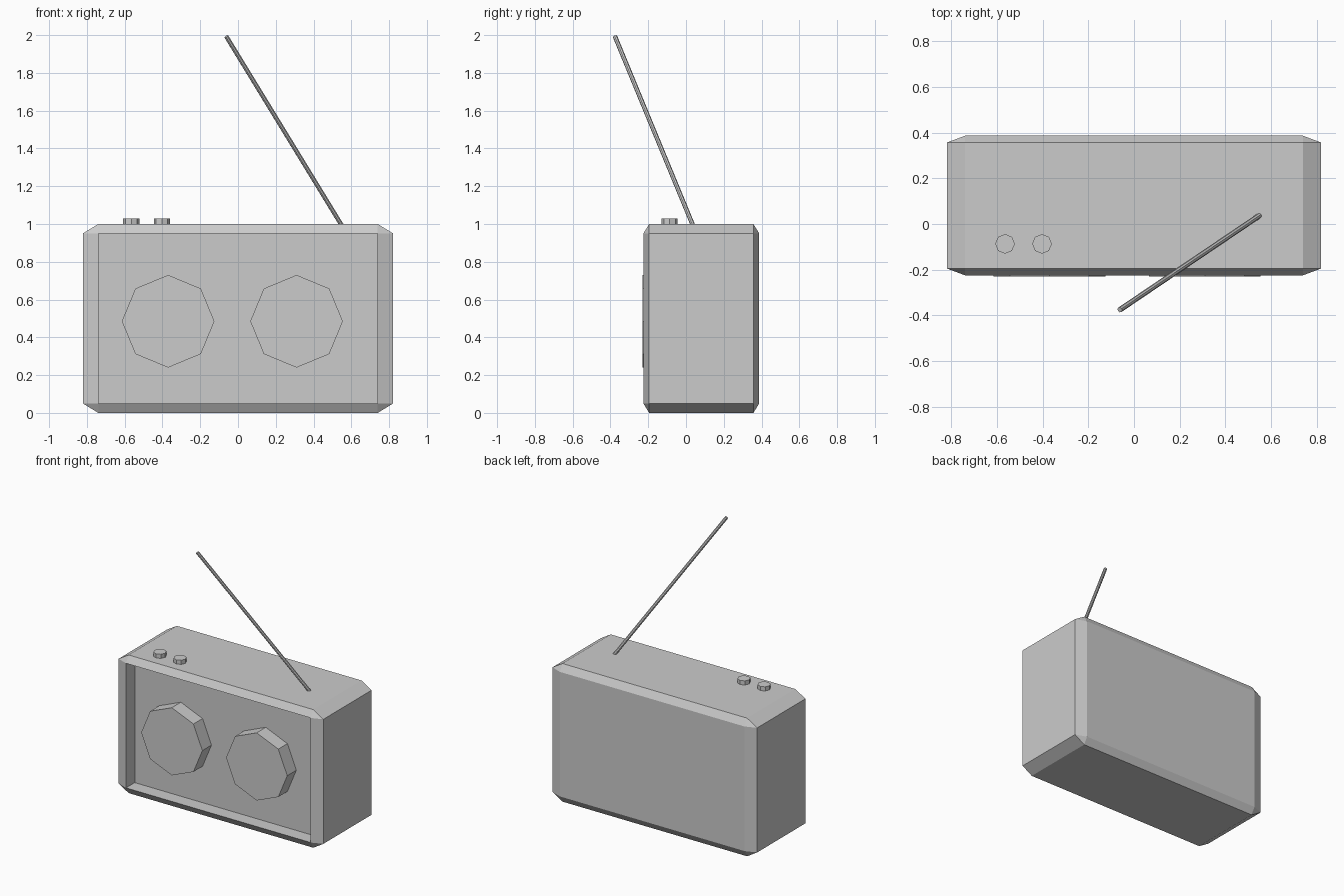
import bpy, bmesh
from math import pi
from mathutils import Vector, Matrix

if "Cube" in bpy.data.objects:
    bpy.data.objects.remove(bpy.data.objects["Cube"])


def finish(bm, name):
    bmesh.ops.recalc_face_normals(bm, faces=bm.faces)
    mesh = bpy.data.meshes.new(name)
    bm.to_mesh(mesh)
    bm.free()
    obj = bpy.data.objects.new(name, mesh)
    bpy.context.collection.objects.link(obj)
    return obj


def cylinder(name, start, end, radius, sides=8, spin=0.0):
    start, end = Vector(start), Vector(end)
    axis = end - start
    matrix = (Matrix.Translation((start + end) / 2)
              @ axis.to_track_quat('Z', 'Y').to_matrix().to_4x4()
              @ Matrix.Rotation(spin, 4, 'Z'))
    bm = bmesh.new()
    bmesh.ops.create_cone(bm, cap_ends=True, segments=sides, radius1=radius,
                          radius2=radius, depth=axis.length, matrix=matrix)
    return finish(bm, name)


# Case: bevelled unit box stretched to size, with its front panel sunk inwards
WIDTH, DEPTH, HEIGHT = 1.64, 0.612, 1.0
FRONT, RECESS = -0.225, 0.10
bm = bmesh.new()
bmesh.ops.create_cube(bm, size=1)
bmesh.ops.bevel(bm, geom=bm.edges[:], offset=0.049, segments=1,
                affect='EDGES', profile=0.5)
bmesh.ops.scale(bm, vec=(WIDTH, DEPTH, HEIGHT), verts=bm.verts)
bmesh.ops.translate(bm, vec=(0, FRONT + DEPTH / 2, HEIGHT / 2), verts=bm.verts)
bm.normal_update()
panel = min(bm.faces, key=lambda f: f.calc_center_median().y)
ring = bmesh.ops.extrude_discrete_faces(bm, faces=[panel])["faces"]
bmesh.ops.translate(bm, vec=(0, RECESS, 0), verts=ring[0].verts)
finish(bm, "radio_case")

# Octagonal speakers standing in the recess
for side, x in (("left", -0.37), ("right", 0.31)):
    cylinder(f"speaker_{side}", (x, FRONT + RECESS, 0.485), (x, -0.229, 0.485), 0.245)

# Two small control knobs on top
for i, x in enumerate((-0.565, -0.403)):
    cylinder(f"knob_{i + 1}", (x, -0.087, 0.99), (x, -0.087, 1.03), 0.043)

# Slanted aerial
cylinder("aerial", (0.557, 0.042, 0.98), (-0.062, -0.376, 1.993), 0.012)
